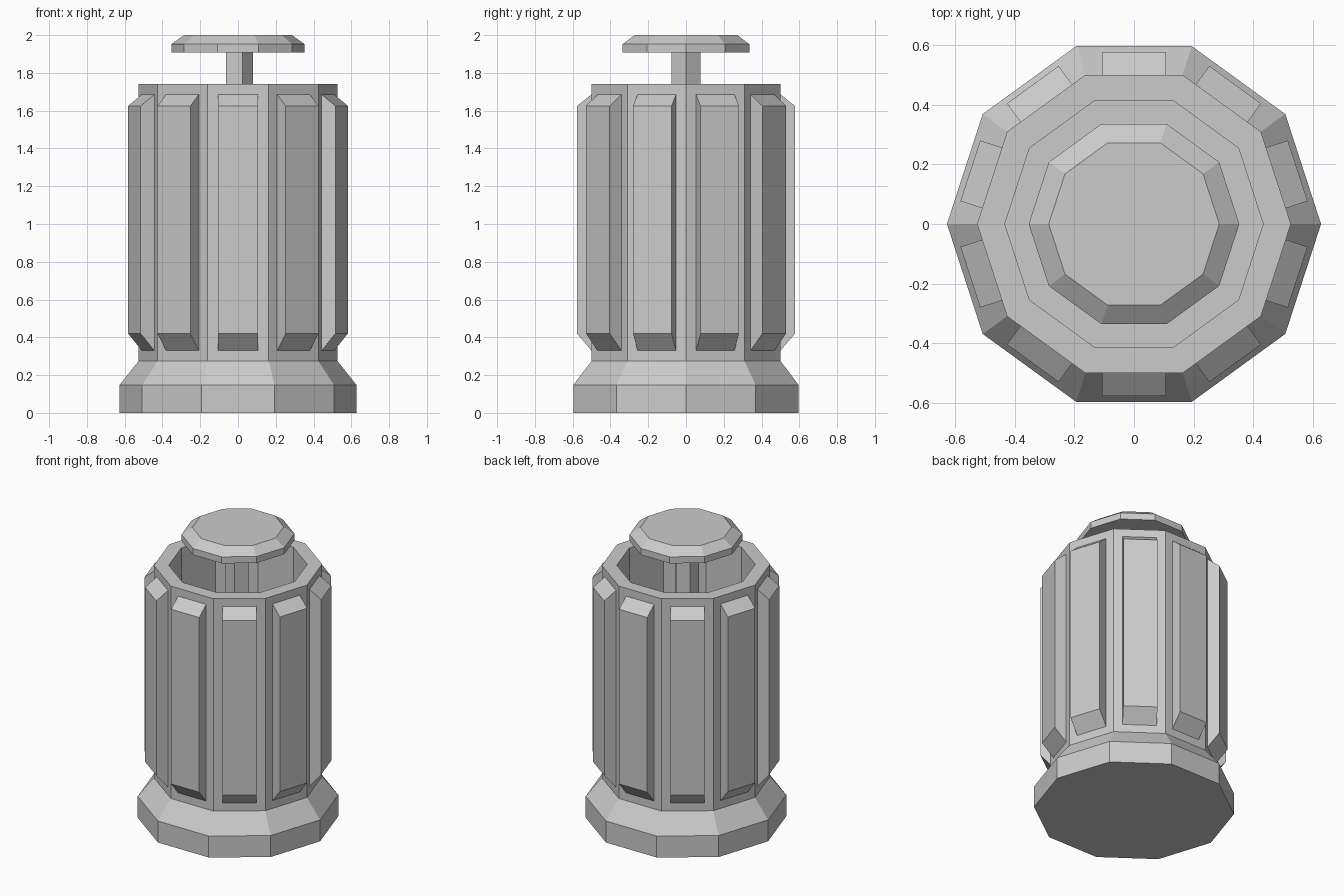
import bpy, bmesh
from math import cos, sin, pi
from mathutils import Matrix

if "Cube" in bpy.data.objects:
    bpy.data.objects.remove(bpy.data.objects["Cube"])

SIDES = 10


def make_object(name, bm):
    bmesh.ops.recalc_face_normals(bm, faces=bm.faces)
    mesh = bpy.data.meshes.new(name)
    bm.to_mesh(mesh)
    bm.free()
    obj = bpy.data.objects.new(name, mesh)
    bpy.context.collection.objects.link(obj)
    return obj


def lathe(name, profile, sides=SIDES):
    """Stack (radius, z) rings of a regular polygon and cap both ends."""
    bm = bmesh.new()
    rings = [[bm.verts.new((r * cos(2 * pi * i / sides), r * sin(2 * pi * i / sides), z))
              for i in range(sides)] for r, z in profile]
    for a, b in zip(rings, rings[1:]):
        for i in range(sides):
            j = (i + 1) % sides
            bm.faces.new((a[i], a[j], b[j], b[i]))
    bm.faces.new(rings[0])
    bm.faces.new(rings[-1])
    return make_object(name, bm)


def make_rib(name, angle):
    """Raised panel with sloped ends, standing on one body face."""
    profile = [(0.48, 0.31), (0.499, 0.328), (0.577, 0.42),
               (0.577, 1.625), (0.499, 1.687), (0.48, 1.687)]
    bm = bmesh.new()
    left = [bm.verts.new((-0.107, -d, z)) for d, z in profile]
    right = [bm.verts.new((0.107, -d, z)) for d, z in profile]
    bm.faces.new(left)
    bm.faces.new(right)
    for i in range(len(profile)):
        j = (i + 1) % len(profile)
        bm.faces.new((left[i], left[j], right[j], right[i]))
    bm.transform(Matrix.Rotation(angle, 4, 'Z'))
    return make_object(name, bm)


# Hollow body with flared base, open at the top
FLOOR = 1.2
lathe("body", [(0.627, 0), (0.627, 0.148), (0.526, 0.275), (0.526, 1.74),
               (0.433, 1.74), (0.433, FLOOR)])

# Side ribs, one per face
for k in range(SIDES):
    make_rib(f"side_rib_{k + 1}", 2 * pi * k / SIDES)

# Five-sided plunger stem and bevelled button
lathe("stem", [(0.08, FLOOR), (0.08, 1.92)], sides=5)
lathe("button_cap", [(0.353, 1.907), (0.353, 1.952), (0.286, 2.0)])
